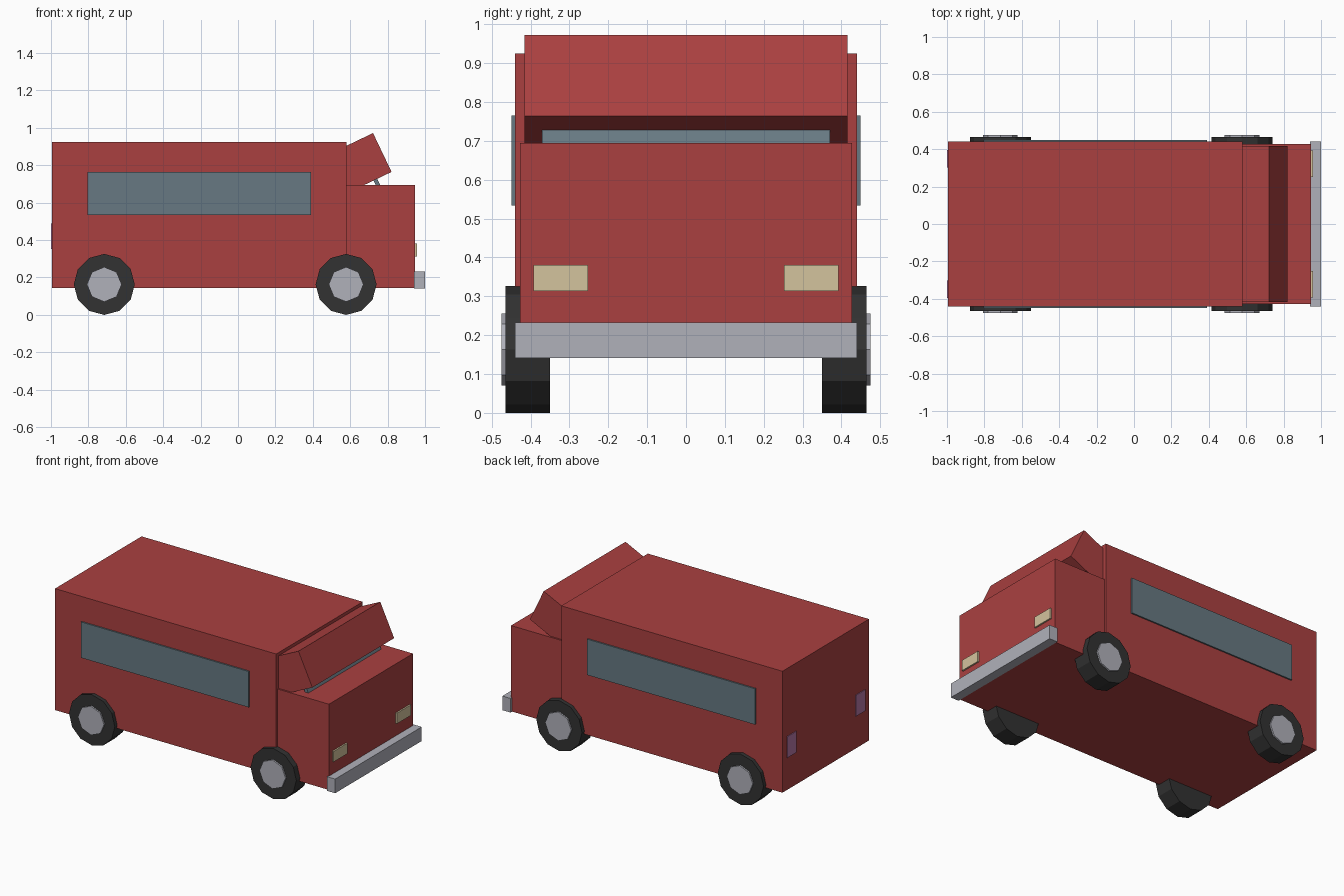
import bpy, bmesh, math
from mathutils import Matrix, Vector

if "Cube" in bpy.data.objects:
    bpy.data.objects.remove(bpy.data.objects["Cube"])


def srgb(r, g, b):
    def lin(c):
        c /= 255
        return c / 12.92 if c <= 0.04045 else ((c + 0.055) / 1.055) ** 2.4
    return (lin(r), lin(g), lin(b), 1)


def material(name, *rgb):
    m = bpy.data.materials.new(name)
    m.diffuse_color = srgb(*rgb)
    m.use_nodes = True
    m.node_tree.nodes["Principled BSDF"].inputs["Base Color"].default_value = m.diffuse_color
    return m


RED = material("body red", 170, 64, 64)
GLASS = material("window blue grey", 103, 121, 130)
TYRE = material("tyre black", 50, 50, 50)
METAL = material("metal grey", 176, 177, 186)
LAMP = material("headlight cream", 212, 195, 157)
TAIL = material("tail light purple", 180, 118, 165)


def finish(name, bm, mat):
    me = bpy.data.meshes.new(name)
    bm.to_mesh(me)
    bm.free()
    me.materials.append(mat)
    ob = bpy.data.objects.new(name, me)
    bpy.context.collection.objects.link(ob)
    return ob


def box(name, x, y, z, mat):
    """Box from (min, max) pairs."""
    bm = bmesh.new()
    bmesh.ops.create_cube(bm, size=1)
    size = [b - a for a, b in (x, y, z)]
    mid = [(a + b) / 2 for a, b in (x, y, z)]
    bmesh.ops.transform(bm, verts=bm.verts,
                        matrix=Matrix.Translation(mid) @ Matrix.Diagonal((*size, 1)))
    return finish(name, bm, mat)


def tilted_box(name, corner, length, height, half_y, mat):
    """Box leaning back 25 degrees; corner is its upper front edge in x, z."""
    ob = box(name, (-length, 0), (-half_y, half_y), (-height, 0), mat)
    ob.data.transform(Matrix.Translation((corner[0], 0, corner[1]))
                      @ Matrix.Rotation(math.radians(-25.5), 4, 'Y'))
    return ob


def disc(name, x, z, radius, y0, y1, sides, mat):
    """Prism along y with a vertex at its lowest point."""
    bm = bmesh.new()
    ring = [bm.verts.new((x + radius * math.sin(math.tau * i / sides), y0,
                          z - radius * math.cos(math.tau * i / sides)))
            for i in range(sides)]
    face = bm.faces.new(ring)
    ext = bmesh.ops.extrude_face_region(bm, geom=[face])
    bmesh.ops.translate(bm, vec=Vector((0, y1 - y0, 0)),
                        verts=[v for v in ext["geom"] if isinstance(v, bmesh.types.BMVert)])
    bmesh.ops.recalc_face_normals(bm, faces=bm.faces)
    return finish(name, bm, mat)


# Main shell, nose and roof visor
box("van_body", (-0.995, 0.58), (-0.44, 0.44), (0.143, 0.925), RED)
box("hood", (0.57, 0.947), (-0.427, 0.427), (0.143, 0.695), RED)
tilted_box("cab_visor", (0.722, 0.972), 0.28, 0.23, 0.416, RED)
tilted_box("windshield", (0.715, 0.79), 0.022, 0.16, 0.37, GLASS)

# Front bumper
box("front_bumper", (0.942, 1.0), (-0.44, 0.44), (0.141, 0.232), METAL)

# Paired parts on both sides
for side, s in (("right", -1), ("left", 1)):
    def span(a, b):
        return tuple(sorted((s * a, s * b)))
    box(f"{side}_side_window", (-0.805, 0.39), span(0.435, 0.449), (0.534, 0.765), GLASS)
    box(f"{side}_headlight", (0.94, 0.957), span(0.252, 0.393), (0.313, 0.381), LAMP)
    box(f"{side}_tail_light", (-1.0, -0.99), span(0.302, 0.396), (0.352, 0.488), TAIL)
    for end, x in (("rear", -0.715), ("front", 0.578)):
        disc(f"{side}_{end}_tyre", x, 0.163, 0.163, s * 0.35, s * 0.465, 12, TYRE)
        disc(f"{side}_{end}_hub", x, 0.163, 0.093, s * 0.44, s * 0.475, 8, METAL)
